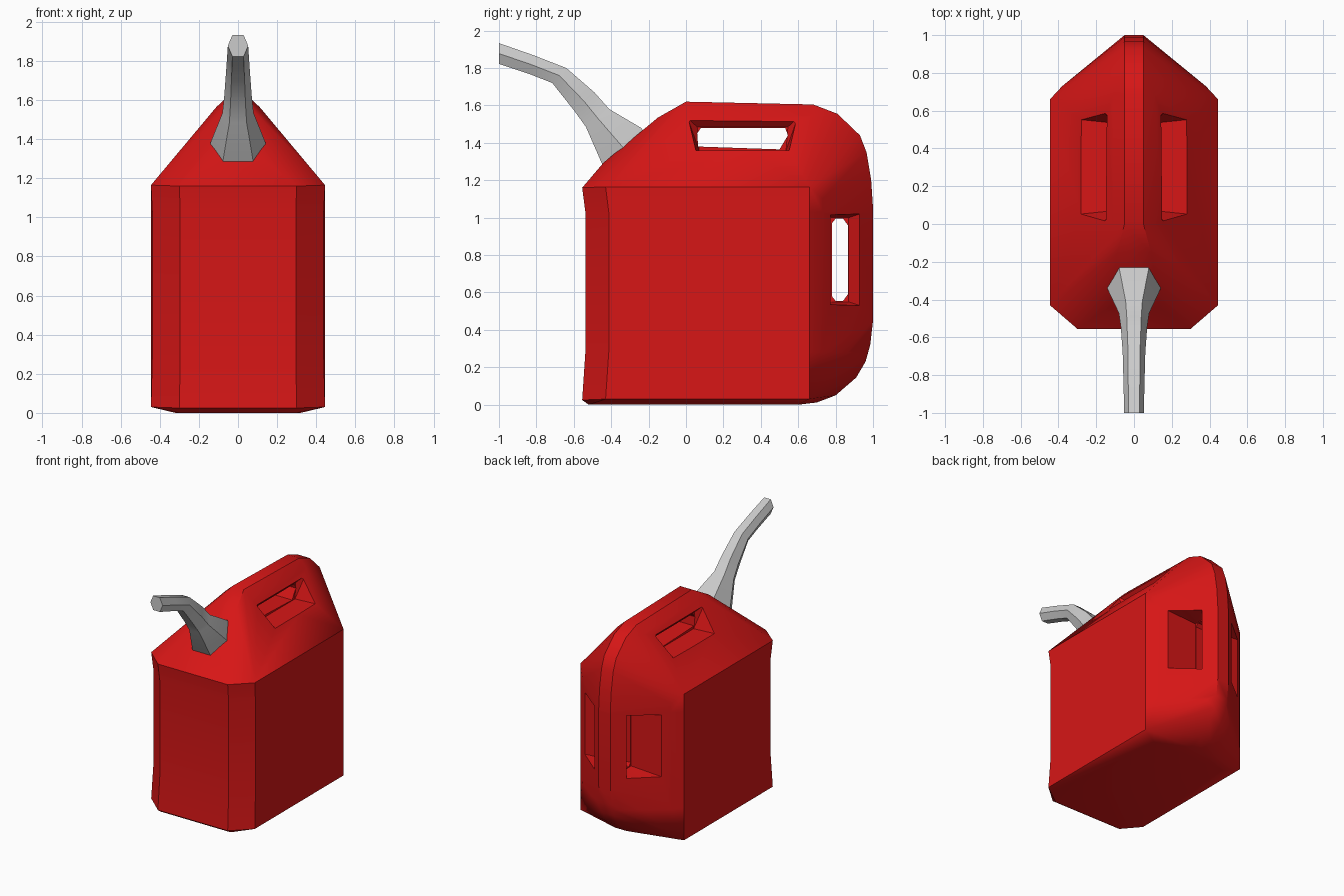
import bpy, bmesh
from mathutils import Vector

if "Cube" in bpy.data.objects:
    bpy.data.objects.remove(bpy.data.objects["Cube"])


def make_object(name, bm):
    bmesh.ops.recalc_face_normals(bm, faces=bm.faces[:])
    mesh = bpy.data.meshes.new(name)
    bm.to_mesh(mesh)
    bm.free()
    obj = bpy.data.objects.new(name, mesh)
    bpy.context.collection.objects.link(obj)
    return obj


def hull(points):
    bm = bmesh.new()
    for p in points:
        bm.verts.new(p)
    res = bmesh.ops.convex_hull(bm, input=bm.verts[:])
    junk = {g for g in res["geom_interior"] + res["geom_unused"]
            if isinstance(g, bmesh.types.BMVert)}
    bmesh.ops.delete(bm, geom=list(junk), context='VERTS')
    bmesh.ops.dissolve_limit(bm, angle_limit=0.01, verts=bm.verts[:], edges=bm.edges[:])
    return bm


def both_sides(points):
    return [(s * x, y, z) for s in (1, -1) for x, y, z in points]


def activate(obj):
    bpy.ops.object.select_all(action='DESELECT')
    obj.select_set(True)
    bpy.context.view_layer.objects.active = obj


def cut(target, points):
    cutter = make_object("cutter", hull(points))
    cutter.hide_render = True
    mod = target.modifiers.new("cut", 'BOOLEAN')
    mod.operation = 'DIFFERENCE'
    mod.solver = 'EXACT'
    mod.object = cutter
    activate(target)
    bpy.ops.object.modifier_apply(modifier=mod.name)
    bpy.data.objects.remove(cutter)


# Can body: half outline of base, walls, sloping shoulder and roof
half = [(.30, -.52, 0), (.32, .6, 0),
        (.30, -.555, .025), (.445, -.43, .03), (.445, .66, .03),
        (.30, -.555, 1.16), (.445, -.43, 1.165), (.445, .66, 1.165),
        (.38, .73, .3), (.38, .73, 1.1),
        (.13, -.44, 1.295), (.09, -.15, 1.535),
        (.11, 0, 1.565), (.05, 0, 1.62), (.11, .68, 1.55)]
# Rounded back ridge of the wedge
ridge = [(.68, 1.605), (.81, 1.555), (.93, 1.44), (.965, 1.35), (.99, 1.2), (1, 1.05),
         (1, .45), (.985, .32), (.96, .23), (.91, .145), (.8, .05), (.7, .012)]
bm = hull(both_sides(half + [(.05, y, z) for y, z in ridge]))

# Slight waist in the front wall
for z in (.28, 1.03):
    bmesh.ops.bisect_plane(bm, geom=bm.verts[:] + bm.edges[:] + bm.faces[:],
                           plane_co=(0, 0, z), plane_no=(0, 0, 1))
for v in bm.verts:
    if .25 < v.co.z < 1.05 and v.co.y < -.3:
        v.co.y += .017
        v.co.x *= .985
body = make_object("can_body", bm)

# Top grip opening and its side pockets
hole = [(.065, 1.38), (.06, 1.45), (.08, 1.48), (.53, 1.48), (.545, 1.44), (.5, 1.365)]
cut(body, both_sides([(.5, y, z) for y, z in hole]))
pocket = [(.115, 1.36, -.01), (.115, 1.485, 0), (.16, 1.53, .05), (.5, 1.53, .06), (.5, 1.36, .03)]
for s in (1, -1):
    cut(body, [(s * x, y, z) for x, z, d in pocket for y in (.06 - d, .545 + d)])

# Back grip opening and its side pockets
hole = [(.78, .58), (.80, .555), (.84, .555), (.865, .59),
        (.865, .96), (.84, .995), (.80, .995), (.78, .97)]
cut(body, both_sides([(.5, y, z) for y, z in hole]))
pocket = [(.07, .772, 0), (.07, .87, 0), (.14, .93, .02), (.6, .93, .03), (.6, .772, .03)]
for s in (1, -1):
    cut(body, [(s * x, y, z) for x, y, d in pocket for z in (.55 - d, 1.0 + d)])

red = bpy.data.materials.new("red_plastic")
red.diffuse_color = (.68, .008, .008, 1)
red.use_nodes = True
red.node_tree.nodes["Principled BSDF"].inputs["Base Color"].default_value = red.diffuse_color
body.data.materials.append(red)

# Bent spout: six-sided rings given by upper point, lower point, half width
rings = [((-.20, 1.43), (-.41, 1.24), .14), ((-.24, 1.48), (-.45, 1.29), .14),
         ((-.41, 1.58), (-.535, 1.485), .08), ((-.49, 1.67), (-.60, 1.575), .07),
         ((-.64, 1.80), (-.715, 1.72), .06), ((-.82, 1.87), (-.83, 1.765), .056),
         ((-1, 1.933), (-1, 1.822), .052)]
bm = bmesh.new()
loops = []
for up, low, w in rings:
    a, b = Vector((0, *up)), Vector((0, *low))
    mid = (a + b) / 2
    spots = [(.55, a), (1, mid), (.55, b), (-.55, b), (-1, mid), (-.55, a)]
    loops.append([bm.verts.new(p + Vector((k * w, 0, 0))) for k, p in spots])
for r, t in zip(loops, loops[1:]):
    for i in range(6):
        j = (i + 1) % 6
        bm.faces.new((r[i], r[j], t[j], t[i]))
bm.faces.new(loops[0])
bm.faces.new(loops[-1])
spout = make_object("spout", bm)

for obj in (body, spout):
    activate(obj)
    bpy.ops.object.shade_smooth_by_angle(angle=.6)
